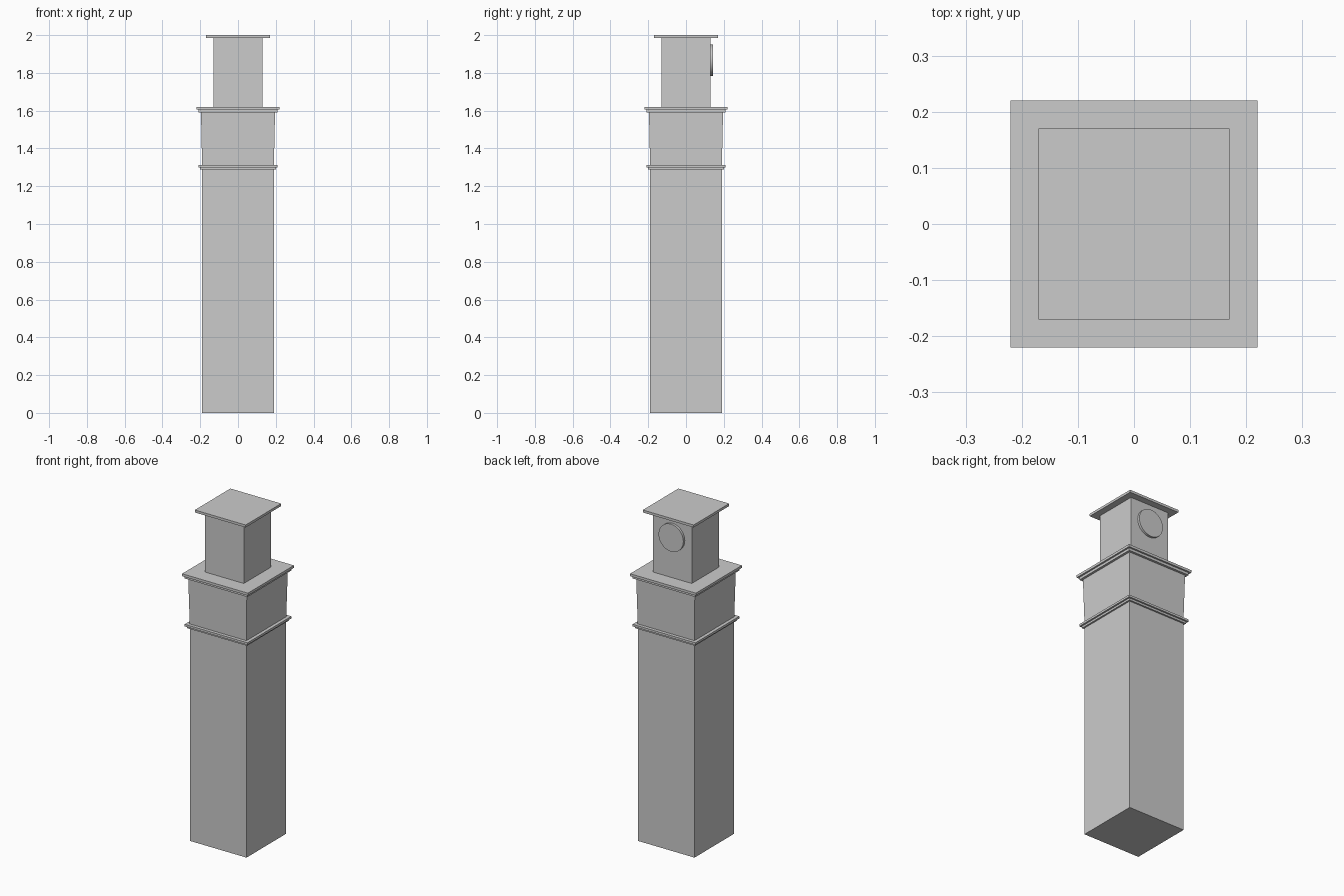
import bpy
import bmesh
import math

if "Cube" in bpy.data.objects:
    bpy.data.objects.remove(bpy.data.objects["Cube"])


def square_block(name, z0, z1, half0, half1=None):
    """Square block from z0 to z1, optionally flared towards the top."""
    half1 = half0 if half1 is None else half1
    bm = bmesh.new()
    bmesh.ops.create_cube(bm, size=2)
    for v in bm.verts:
        top = v.co.z > 0
        h = half1 if top else half0
        v.co = (v.co.x * h, v.co.y * h, z1 if top else z0)
    mesh = bpy.data.meshes.new(name)
    bm.to_mesh(mesh)
    bm.free()
    obj = bpy.data.objects.new(name, mesh)
    bpy.context.collection.objects.link(obj)
    return obj


# Main shaft and its stepped band
square_block("shaft", 0, 1.288, 0.19)
square_block("band_lower_step", 1.288, 1.30, 0.20)
square_block("band_upper_step", 1.30, 1.313, 0.21)

# Slightly flared upper stage with stepped cornice
square_block("upper_stage", 1.313, 1.59, 0.19, 0.196)
square_block("cornice_lower_step", 1.59, 1.605, 0.21)
square_block("cornice_upper_step", 1.605, 1.62, 0.22)

# Clock housing and flat roof
square_block("clock_housing", 1.62, 1.985, 0.13)
square_block("roof_slab", 1.985, 2.0, 0.17)

# Round clock face on the back
bpy.ops.mesh.primitive_cylinder_add(vertices=32, radius=0.083, depth=0.02,
                                    location=(0, 0.134, 1.867),
                                    rotation=(math.pi / 2, 0, 0))
bpy.context.object.name = "clock_face"
bpy.ops.object.shade_smooth_by_angle(angle=math.radians(30))
